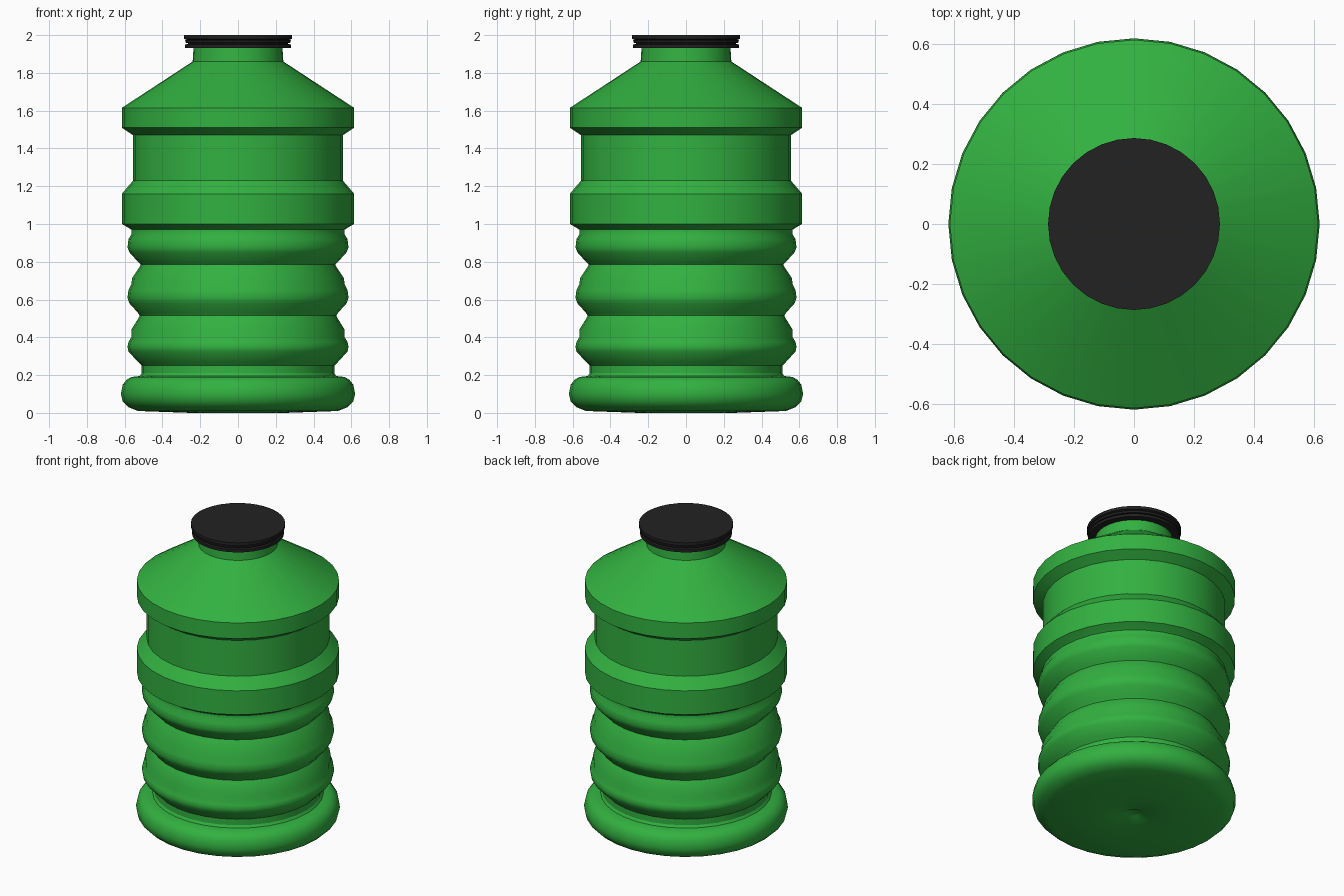
import bpy
import bmesh
import math

SIDES = 32


def make_material(name, color):
    mat = bpy.data.materials.new(name)
    mat.use_nodes = True
    mat.diffuse_color = color
    bsdf = mat.node_tree.nodes["Principled BSDF"]
    bsdf.inputs["Base Color"].default_value = color
    bsdf.inputs["Roughness"].default_value = 0.6
    return mat


def lathe(name, profile, material):
    """Revolve a list of (radius, height) points; zero radius ends close to a point."""
    bm = bmesh.new()
    rings = []
    for radius, z in profile:
        if radius == 0:
            rings.append([bm.verts.new((0, 0, z))] * SIDES)
        else:
            angles = [math.tau * i / SIDES for i in range(SIDES)]
            rings.append([bm.verts.new((radius * math.cos(a), radius * math.sin(a), z))
                          for a in angles])
    for low, high in zip(rings, rings[1:]):
        for i in range(SIDES):
            j = (i + 1) % SIDES
            corners = dict.fromkeys((low[i], low[j], high[j], high[i]))
            bm.faces.new(list(corners))
    bmesh.ops.recalc_face_normals(bm, faces=bm.faces[:])
    mesh = bpy.data.meshes.new(name)
    bm.to_mesh(mesh)
    bm.free()
    mesh.materials.append(material)
    obj = bpy.data.objects.new(name, mesh)
    bpy.context.collection.objects.link(obj)
    bpy.ops.object.select_all(action="DESELECT")
    obj.select_set(True)
    bpy.context.view_layer.objects.active = obj
    bpy.ops.object.shade_smooth_by_angle(angle=math.radians(32))
    return obj


if "Cube" in bpy.data.objects:
    bpy.data.objects.remove(bpy.data.objects["Cube"], do_unlink=True)

green = make_material("bottle green", (0.032, 0.44, 0.052, 1))
black = make_material("cap black", (0.016, 0.016, 0.016, 1))

# Foot with a small dimple underneath
foot = [(0, 0.015), (0.04, 0.012), (0.06, 0), (0.25, 0), (0.53, 0.01),
        (0.58, 0.03), (0.61, 0.06), (0.62, 0.1), (0.61, 0.15),
        (0.59, 0.175), (0.565, 0.19), (0.52, 0.195), (0.51, 0.21), (0.51, 0.25)]

# Three grip ribs; the middle one bulges low, the others carry their bulge lower still
lower_rib = [(0.53, 0.27), (0.58, 0.325), (0.585, 0.35), (0.58, 0.375),
             (0.565, 0.4), (0.565, 0.44), (0.525, 0.505), (0.52, 0.515)]
middle_rib = [(0.53, 0.53), (0.575, 0.58), (0.585, 0.61), (0.58, 0.65),
              (0.565, 0.68), (0.56, 0.715), (0.52, 0.775), (0.515, 0.785)]
upper_rib = [(0.53, 0.8), (0.575, 0.85), (0.585, 0.875), (0.58, 0.92),
             (0.565, 0.945), (0.565, 0.97), (0.58, 0.98)]

# Collar, recessed label band, sloped shoulder and neck
upper_body = [(0.615, 1.0), (0.615, 1.16), (0.555, 1.23), (0.555, 1.47),
              (0.615, 1.51), (0.615, 1.615), (0.24, 1.86),
              (0.235, 1.94), (0, 1.94)]

lathe("bottle_body", foot + lower_rib + middle_rib + upper_rib + upper_body, green)

# Screw cap with two grooves
lathe("screw_cap", [(0, 1.932), (0.28, 1.932), (0.28, 1.95), (0.265, 1.953),
                    (0.265, 1.958), (0.278, 1.96), (0.28, 1.972), (0.27, 1.975),
                    (0.287, 1.98), (0.287, 2.0), (0, 2.0)], black)
